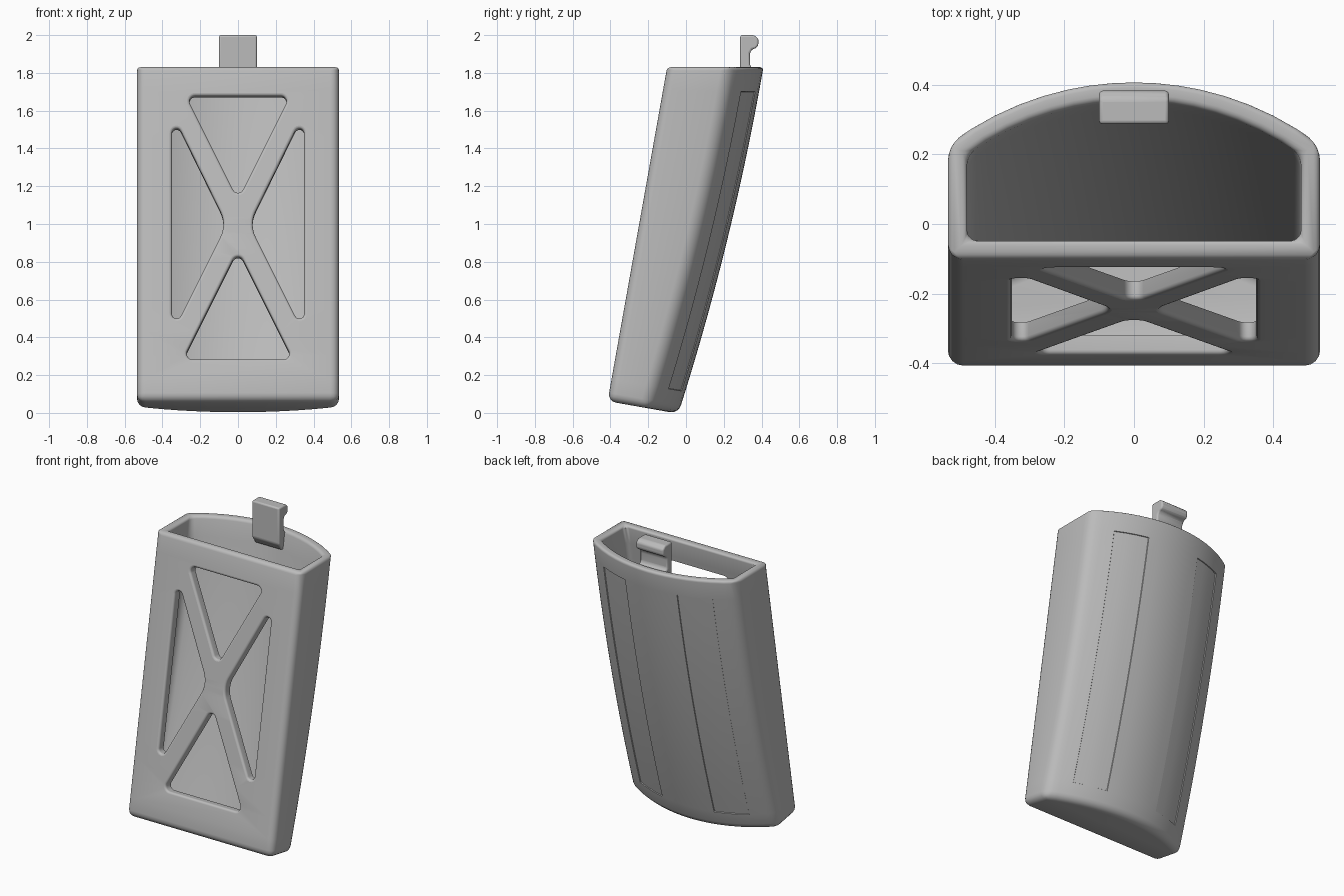
import bpy, bmesh, math
from mathutils import Vector

cube = bpy.data.objects.get("Cube")
if cube:
    bpy.data.objects.remove(cube, do_unlink=True)

GREY = bpy.data.materials.new("plain grey")
GREY.use_nodes = True
GREY.diffuse_color = (0.5, 0.5, 0.5, 1)
GREY.node_tree.nodes["Principled BSDF"].inputs["Base Color"].default_value = (0.5, 0.5, 0.5, 1)

TILT = math.radians(10)
HALF, WALL = 0.535, 0.055
FRONT_LOW, FRONT_TOP = Vector((0, -0.415, 0.062)), Vector((0, -0.1, 1.83))
PANEL_T = (0.065, 0.93)          # height range of the back panels
PANEL_X = (0.19, 0.40)           # sideways range of the back panels


def make_object(name, bm):
    bmesh.ops.recalc_face_normals(bm, faces=bm.faces)
    mesh = bpy.data.meshes.new(name)
    bm.to_mesh(mesh)
    bm.free()
    mesh.materials.append(GREY)
    ob = bpy.data.objects.new(name, mesh)
    bpy.context.collection.objects.link(ob)
    return ob


def activate(ob):
    bpy.ops.object.select_all(action='DESELECT')
    ob.select_set(True)
    bpy.context.view_layer.objects.active = ob


def smooth(ob):
    activate(ob)
    bpy.ops.object.shade_smooth_by_angle(angle=math.radians(32))


def bridge(bm, a, b):
    n = len(a)
    return [bm.faces.new((a[i], a[(i + 1) % n], b[(i + 1) % n], b[i])) for i in range(n)]


# Cross-section of the container: flat front and sides, arched back
half_xs = [HALF, 0.47, 0.40, 0.33, 0.26, 0.19, 0.127, 0.063]
ARC_X = half_xs + [0] + [-x for x in reversed(half_xs)]


def section(bm, t, inset):
    side = 0.215 + 0.115 * t + 0.12 * t * (1 - t)
    bulge = 0.165 + 0.015 * t
    radius = (HALF ** 2 + bulge ** 2) / (2 * bulge)
    centre = side + bulge - radius
    scale = (HALF - inset) / HALF
    plan = [(-HALF * scale, inset), (HALF * scale, inset)]
    for x in ARC_X:
        x *= scale
        plan.append((x, centre + math.sqrt((radius - inset) ** 2 - x * x)))
    angle = TILT * (1 - t)
    back = Vector((0, math.cos(angle), -math.sin(angle)))
    base = FRONT_LOW.lerp(FRONT_TOP, t)
    return [bm.verts.new(base + Vector((x, 0, 0)) + back * d) for x, d in plan]


# Container shell: outer loft, rim, inner loft and floor
bm = bmesh.new()
lo, hi = PANEL_T
levels = [0] + [lo + (hi - lo) * i / 12 for i in range(13)] + [1]
outer = [section(bm, t, 0) for t in levels]
inner = [section(bm, max(t, 0.03), WALL) for t in levels]
panels = {1: [], -1: []}
for k in range(len(levels) - 1):
    faces = bridge(bm, outer[k], outer[k + 1])
    bridge(bm, inner[k + 1], inner[k])
    if 1 <= k < len(levels) - 2:
        for f in faces[2:-1]:
            x = f.calc_center_median().x
            if PANEL_X[0] < abs(x) < PANEL_X[1]:
                panels[1 if x > 0 else -1].append(f)
bridge(bm, outer[-1], inner[-1])
bm.faces.new(list(reversed(outer[0])))
bm.faces.new(inner[0])

# Edge rounding, as a share of the bevel width
weight = bm.edges.layers.float.new("bevel_weight_edge")


def mark(a, b, value):
    bm.edges.get((a, b))[weight] = value


for rows, corner, foot in ((outer, 0.9, 0.9), (inner, 0.6, 0.6)):
    n = len(rows[0])
    for i in range(n):
        mark(rows[-1][i], rows[-1][(i + 1) % n], 0.36)
        mark(rows[0][i], rows[0][(i + 1) % n], foot)
    for k in range(len(rows) - 1):
        for i in (0, 1, 2, n - 1):
            mark(rows[k][i], rows[k + 1][i], corner)

# Two shallow panels in the arched back
bmesh.ops.recalc_face_normals(bm, faces=bm.faces)
for faces in panels.values():
    bmesh.ops.inset_region(bm, faces=faces, thickness=0.002, depth=-0.005, use_even_offset=True)
body = make_object("container_body", bm)
bev = body.modifiers.new("rounding", 'BEVEL')
bev.limit_method = 'WEIGHT'
bev.width = 0.05
bev.segments = 4
activate(body)
bpy.ops.object.modifier_apply(modifier=bev.name)


# Window cutters: rounded triangles with a flared mouth, square to the front
def corner_arcs(points, radii):
    arcs = []
    for i, p in enumerate(points):
        p = Vector(p)
        a = (Vector(points[i - 1]) - p).normalized()
        b = (Vector(points[(i + 1) % len(points)]) - p).normalized()
        half = a.angle(b) / 2
        mid = (a + b).normalized()
        sweep = math.pi / 2 - half
        start = math.atan2(-mid.y, -mid.x)
        dirs = [start - sweep + 2 * sweep * j / 8 for j in range(9)]
        arcs.append((p + mid * radii[i] / math.sin(half), radii[i], dirs))
    return arcs


def cut_window(points, radii):
    bm = bmesh.new()
    arcs = corner_arcs(points, radii)
    slope = (FRONT_TOP - FRONT_LOW) / (FRONT_TOP.z - FRONT_LOW.z)
    inward = Vector((0, slope.z, -slope.y)).normalized()
    flare = 0.014
    steps = [(-0.03, flare)]
    for j in range(5):
        a = j * math.pi / 8
        steps.append((flare * math.sin(a), flare * (1 - math.cos(a)) * -1 + flare))
    steps = [(-0.03, flare)] + [(flare * (1 - math.cos(j * math.pi / 8)),
                                flare * (1 - math.sin(j * math.pi / 8))) for j in range(5)]
    steps.append((0.1, 0))
    rings = []
    for depth, grow in steps:
        ring = []
        for c, r, dirs in arcs:
            for a in dirs:
                x, z = c.x + (r + grow) * math.cos(a), c.y + (r + grow) * math.sin(a)
                pos = FRONT_LOW + slope * (z - FRONT_LOW.z) + inward * depth
                ring.append(bm.verts.new(pos + Vector((x, 0, 0))))
        rings.append(ring)
    for a, b in zip(rings, rings[1:]):
        bridge(bm, a, b)
    bm.faces.new(rings[0])
    bm.faces.new(list(reversed(rings[-1])))
    cutter = make_object("window_cutter", bm)
    cutter.hide_render = True
    mod = body.modifiers.new("window", 'BOOLEAN')
    mod.operation = 'DIFFERENCE'
    mod.solver = 'EXACT'
    mod.object = cutter
    activate(body)
    bpy.ops.object.modifier_apply(modifier=mod.name)
    bpy.data.objects.remove(cutter, do_unlink=True)


# Four windows leave an X-shaped brace (points counter-clockwise in x, z)
cut_window([(0, 1.13), (0.275, 1.68), (-0.275, 1.68)], (0.03, 0.03, 0.03))
cut_window([(0, 0.865), (-0.29, 0.285), (0.29, 0.285)], (0.03, 0.03, 0.03))
cut_window([(0.06, 1.0), (0.35, 0.42), (0.35, 1.59)], (0.15, 0.025, 0.025))
cut_window([(-0.06, 1.0), (-0.35, 1.59), (-0.35, 0.42)], (0.15, 0.025, 0.025))
smooth(body)

# Hooked clip standing on the inside of the back wall
profile = [(0.287, 1.76), (0.287, 2.0), (0.36, 2.0), (0.383, 1.98), (0.383, 1.945),
           (0.37, 1.93), (0.35, 1.925), (0.338, 1.905), (0.338, 1.84), (0.365, 1.81),
           (0.365, 1.71), (0.32, 1.71)]
bm = bmesh.new()
ends = [[bm.verts.new((x, y, z)) for y, z in profile] for x in (-0.1, 0.1)]
bridge(bm, *ends)
bm.faces.new(ends[0])
bm.faces.new(list(reversed(ends[1])))
clip = make_object("hook_clip", bm)
bev = clip.modifiers.new("rounding", 'BEVEL')
bev.width = 0.01
bev.segments = 3
bev.limit_method = 'ANGLE'
bev.angle_limit = math.radians(30)
smooth(clip)
